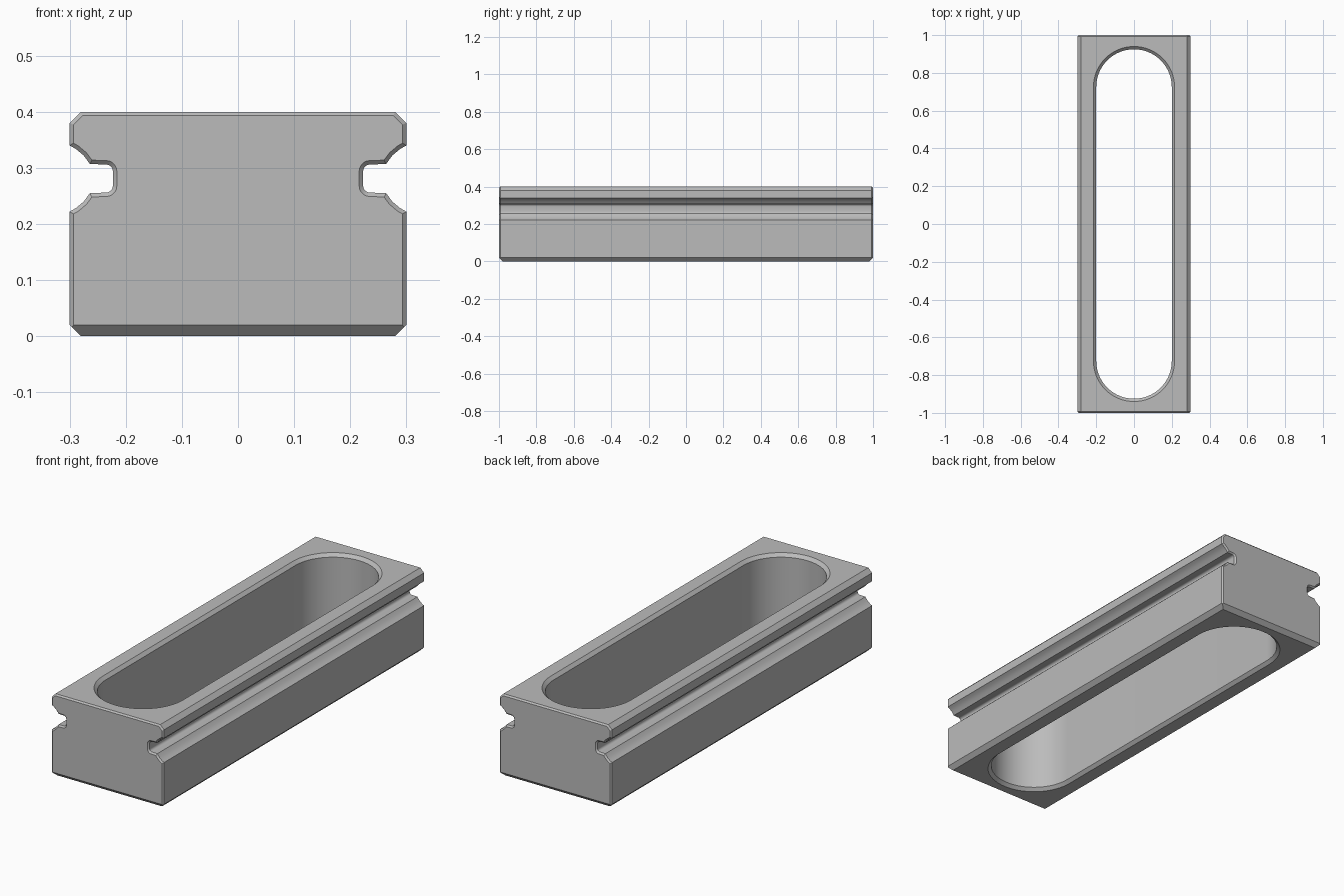
import bpy, bmesh
from math import cos, sin, pi
from mathutils import Vector

cube = bpy.data.objects.get("Cube")
if cube:
    bpy.data.objects.remove(cube)

grey = bpy.data.materials.new("plain grey")
grey.use_nodes = True
colour = (0.5, 0.5, 0.5, 1)
grey.diffuse_color = colour
grey.node_tree.nodes["Principled BSDF"].inputs["Base Color"].default_value = colour


def make_object(name, bm):
    bmesh.ops.recalc_face_normals(bm, faces=bm.faces)
    mesh = bpy.data.meshes.new(name)
    bm.to_mesh(mesh)
    bm.free()
    mesh.materials.append(grey)
    obj = bpy.data.objects.new(name, mesh)
    bpy.context.collection.objects.link(obj)
    return obj


def loft(rings):
    """Skin equal-length rings and cap both ends; returns the bmesh and caps."""
    bm = bmesh.new()
    loops = [[bm.verts.new(p) for p in ring] for ring in rings]
    n = len(loops[0])
    for a, b in zip(loops, loops[1:]):
        for i in range(n):
            j = (i + 1) % n
            bm.faces.new((a[i], a[j], b[j], b[i]))
    caps = [bm.faces.new(loops[0]), bm.faces.new(loops[-1])]
    bmesh.ops.recalc_face_normals(bm, faces=bm.faces)
    return bm, caps


# Body cross-section: side groove with a flared mouth and rounded floor
groove_z, half_slot, fillet = 0.281, 0.025, 0.012
lip = [(0.3, 0.059), (0.288, 0.052), (0.275, 0.041), (0.264, half_slot + 0.001)]
floor = [(0.235 - fillet * sin(a), half_slot - fillet + fillet * cos(a))
         for a in [k * pi / 10 for k in range(6)]]
upper = lip + floor
groove = [(x, groove_z - d) for x, d in upper] + [(x, groove_z + d) for x, d in reversed(upper)]
right = [(0.3, 0)] + groove + [(0.3, 0.38), (0.28, 0.4)]
profile = right + [(-x, z) for x, z in reversed(right)]

# Extruded body with a fine chamfer round each end face
edge = 0.007
bm, caps = loft([[(x, y, z) for x, z in profile] for y in (edge - 1, 1 - edge)])
bmesh.ops.inset_individual(bm, faces=caps, thickness=edge, depth=edge, use_even_offset=True)

# Broad chamfer round the bottom
for x, y in ((1, 0), (-1, 0), (0, 1), (0, -1)):
    point = Vector((x * 0.28, y * 0.98, 0))
    bmesh.ops.bisect_plane(bm, geom=bm.verts[:] + bm.edges[:] + bm.faces[:],
                           plane_co=point, plane_no=(x, y, -1), clear_outer=True)
    bmesh.ops.holes_fill(bm, edges=[e for e in bm.edges if e.is_boundary], sides=0)
body = make_object("grooved_block", bm)


# Long round-ended slot, countersunk at the top and bottom
def stadium(radius, z, steps=32):
    points = []
    for side, start in ((1, 0), (-1, pi)):
        for k in range(steps + 1):
            a = start + pi * k / steps
            points.append((radius * cos(a), side * 0.725 + radius * sin(a), z))
    return points


bm, _ = loft([stadium(r, z) for r, z in
              ((0.235, -0.02), (0.2, 0.015), (0.2, 0.385), (0.235, 0.42))])
cutter = make_object("slot_cutter", bm)
cutter.hide_render = True

cut = body.modifiers.new("slot", 'BOOLEAN')
cut.operation = 'DIFFERENCE'
cut.solver = 'EXACT'
cut.object = cutter
bpy.ops.object.select_all(action='DESELECT')
body.select_set(True)
bpy.context.view_layer.objects.active = body
bpy.ops.object.modifier_apply(modifier=cut.name)
bpy.data.objects.remove(cutter)
bpy.ops.object.shade_smooth_by_angle(angle=pi / 6)
